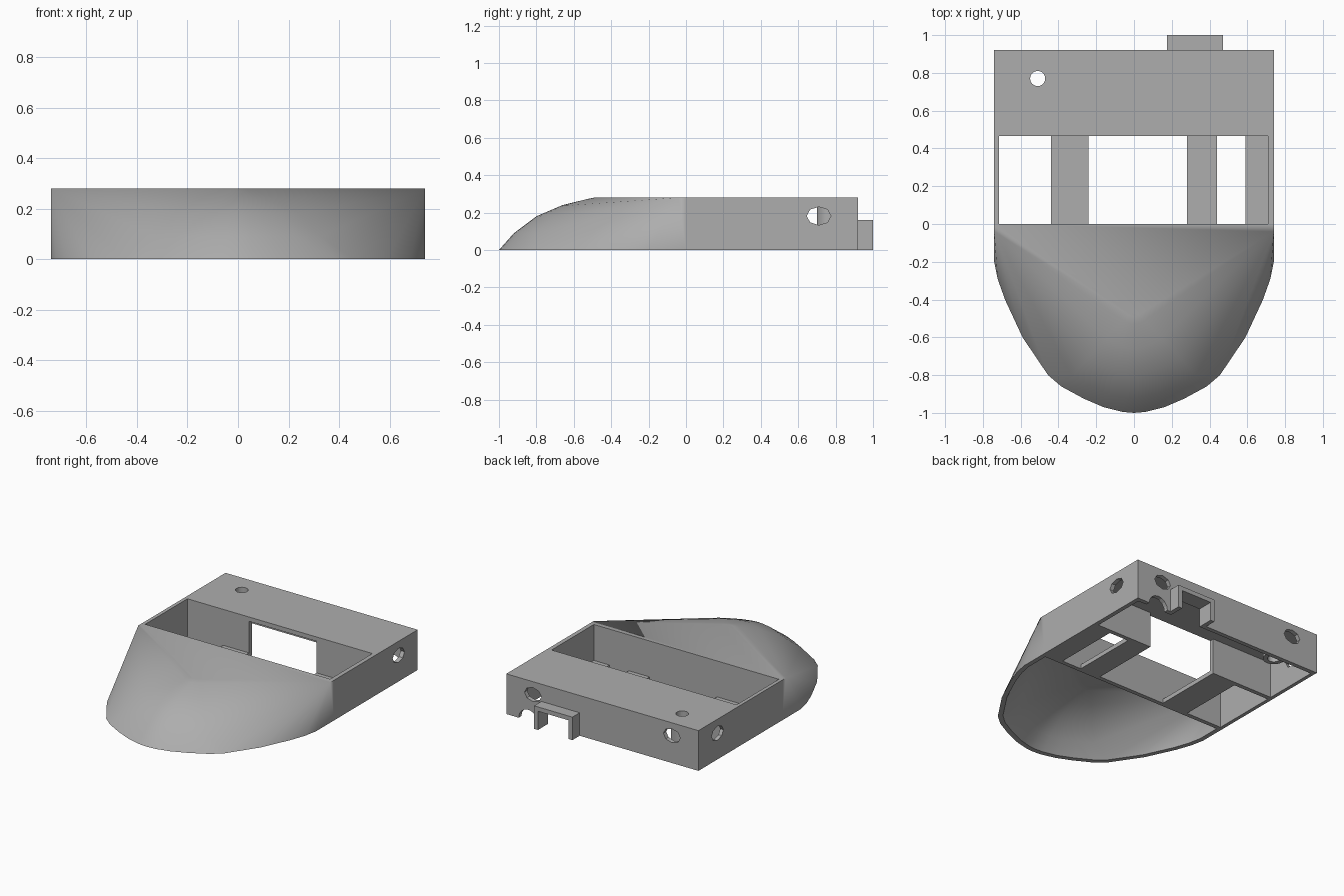
import bpy, bmesh, math
from mathutils import Matrix, Vector

if "Cube" in bpy.data.objects:
    bpy.data.objects.remove(bpy.data.objects["Cube"], do_unlink=True)

gray = bpy.data.materials.new("plain_gray")
gray.use_nodes = True
color = (0.42, 0.42, 0.42, 1)
gray.diffuse_color = color
gray.node_tree.nodes["Principled BSDF"].inputs["Base Color"].default_value = color


def make(name, bm):
    bmesh.ops.recalc_face_normals(bm, faces=bm.faces)
    mesh = bpy.data.meshes.new(name)
    bm.to_mesh(mesh)
    bm.free()
    mesh.materials.append(gray)
    ob = bpy.data.objects.new(name, mesh)
    bpy.context.collection.objects.link(ob)
    return ob


def box(name, x, y, z):
    bm = bmesh.new()
    size = Matrix.Diagonal((x[1] - x[0], y[1] - y[0], z[1] - z[0], 1))
    mid = Vector((sum(x), sum(y), sum(z))) / 2
    bmesh.ops.create_cube(bm, size=1, matrix=Matrix.Translation(mid) @ size)
    return make(name, bm)


def cylinder(name, center, radius, depth, sides, axis="Z", squash=1):
    # squash flattens the hole in height for sideways axes
    turn = {"X": Matrix.Rotation(math.pi / 2, 4, "Y"),
            "Y": Matrix.Rotation(math.pi / 2, 4, "X"),
            "Z": Matrix.Identity(4)}[axis]
    flat = Matrix.Diagonal((1, 1, squash, 1))
    bm = bmesh.new()
    bmesh.ops.create_cone(bm, cap_ends=True, segments=sides, radius1=radius,
                          radius2=radius, depth=depth,
                          matrix=Matrix.Translation(center) @ flat @ turn)
    return make(name, bm)


def hull(name, points):
    bm = bmesh.new()
    for p in points:
        bm.verts.new(p)
    out = bmesh.ops.convex_hull(bm, input=bm.verts)
    loose = {g for g in out["geom_interior"] + out["geom_unused"]
             if isinstance(g, bmesh.types.BMVert)}
    bmesh.ops.delete(bm, geom=list(loose), context="VERTS")
    return make(name, bm)


def cut(ob, cutters):
    for c in cutters:
        mod = ob.modifiers.new("cut", "BOOLEAN")
        mod.operation = "DIFFERENCE"
        mod.solver = "EXACT"
        mod.object = c
    bpy.context.view_layer.update()
    graph = bpy.context.evaluated_depsgraph_get()
    mesh = bpy.data.meshes.new_from_object(ob.evaluated_get(graph))
    ob.modifiers.clear()
    ob.data = mesh
    for c in cutters:
        bpy.data.objects.remove(c, do_unlink=True)


# Nose: hull over a floor outline, a rounded bow and the two top corners
outline = [(.74, 0), (.74, -.2), (.722, -.29), (.683, -.4), (.59, -.6), (.455, -.8),
           (.385, -.86), (.265, -.925), (.16, -.97), (.06, -.995), (0, -1)]
bow = [(-.92, .09), (-.8, .18), (-.66, .24), (-.53, .272), (-.49, .28)]
half = [(x, y, 0) for x, y in outline] + [(.74, 0, .28), (.74, -.04, .28)]
for y, z in bow:
    s = (-.45 - y) / .55
    half += [(px * s, -.45 + (py + .45) * s, z) for px, py in outline if py < -.85]
points = half + [(-x, y, z) for x, y, z in half if x > 0]
nose = hull("nose_shell", points)

# Hollow underside of the nose
inner = [(x * .957, min(-.03, (y + .03) * .965 - .03), z * .89) for x, y, z in points]
inner += [(x, y, -.05) for x, y, z in inner if z == 0]
cut(nose, [hull("nose_hollow", inner)])

# Body: block with a front pocket and an open-bottomed rear bay
body = box("body_case", (-.74, .74), (0, .92), (0, .28))
cutters = [
    box("pocket", (-.715, .71), (-.05, .465), (.03, .4)),
    box("rear_bay", (-.715, .71), (.495, .89), (-.1, .25)),
    box("doorway", (-.24, .28), (.4, .6), (-.1, .25)),
    box("clip_opening", (.205, .44), (.85, 1), (-.1, .13)),
    cylinder("cable_notch", (.57, .91, 0), .075, .15, 16, "Y"),
    cylinder("roof_hole", (-.51, .77, .28), .04, .2, 24),
]
for a, b in ((-.715, -.44), (-.24, .28), (.44, .59)):
    cutters.append(box("floor_gap", (a, b), (-.05, .465), (-.1, .1)))
for side in (-1, 1):
    cutters.append(cylinder("side_hole", (side * .73, .71, .182), .065, .15, 8, "X", .75))
    cutters.append(cylinder("rear_hole", (side * .535, .91, .19), .065, .15, 8, "Y", .75))
cut(body, cutters)

# Tube hanging under the roof hole
tube = cylinder("roof_tube", (-.51, .77, .17), .07, .17, 24)
cut(tube, [cylinder("tube_bore", (-.51, .77, .17), .04, .4, 24)])

# Rear clip: plate on two legs
box("clip_top", (.175, .47), (.9, 1), (.13, .16))
box("clip_leg_right", (.175, .205), (.9, 1), (0, .13))
box("clip_leg_left", (.44, .47), (.9, 1), (0, .13))

# Soft shading on the rounded parts
for ob in bpy.context.view_layer.objects:
    ob.select_set(ob in (nose, tube))
bpy.context.view_layer.objects.active = nose
bpy.ops.object.shade_smooth_by_angle(angle=math.radians(30))
